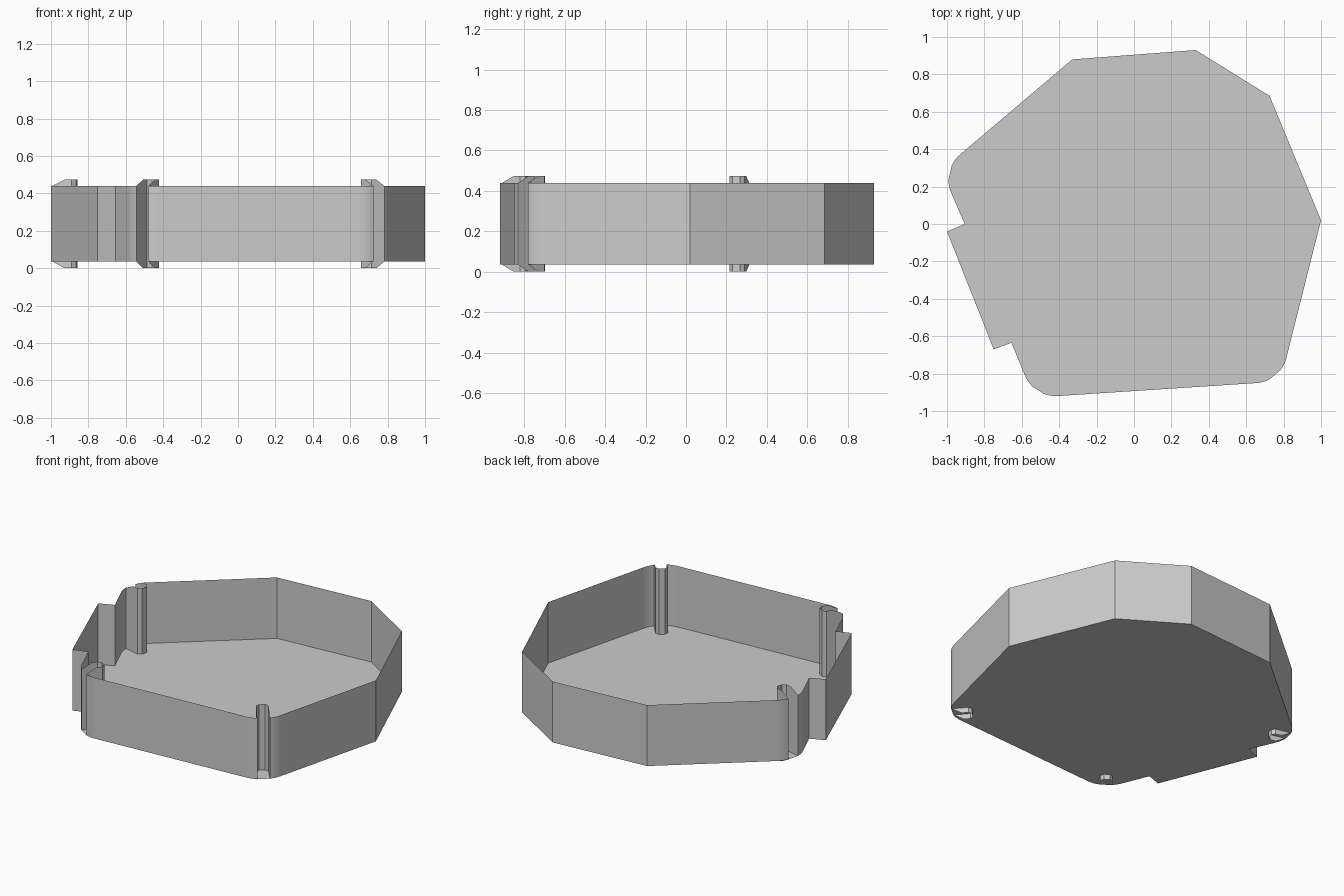
import bpy
import bmesh
from math import radians, atan2, cos, sin, tan, asin, pi
from mathutils import Vector

if "Cube" in bpy.data.objects:
    bpy.data.objects.remove(bpy.data.objects["Cube"])

BASE, RIM = 0.035, 0.44      # floor and rim heights
LOW, HIGH = 0.0, 0.473       # channel ends
RADIUS = 0.18                # rounded corner radius
HALF = 0.038                 # half width of a channel
STEPS = 4

grey = bpy.data.materials.new("plain grey")
grey.use_nodes = True
grey.diffuse_color = (0.6, 0.6, 0.6, 1)
grey.node_tree.nodes["Principled BSDF"].inputs["Base Color"].default_value = (0.6, 0.6, 0.6, 1)


def make_object(name, bm):
    mesh = bpy.data.meshes.new(name)
    bm.to_mesh(mesh)
    bm.free()
    mesh.materials.append(grey)
    obj = bpy.data.objects.new(name, mesh)
    bpy.context.scene.collection.objects.link(obj)
    return obj


def add_strip(bm, path):
    """Vertical sheet along points given as (x, y, bottom, top)."""
    rows = [(bm.verts.new((x, y, lo)), bm.verts.new((x, y, hi))) for x, y, lo, hi in path]
    for (a, b), (c, d) in zip(rows, rows[1:]):
        bm.faces.new((a, c, d, b))


# Outline, anticlockwise; True marks a rounded corner with a channel
corners = [
    (-0.33, 0.88, False), (-1.03, 0.287, True),
    (-0.905, 0.0, False), (-1.0, -0.04, False),
    (-0.75, -0.67, False), (-0.655, -0.635, False),
    (-0.535, -0.928, True), (0.783, -0.842, True),
    (1.0, 0.02, False), (0.725, 0.685, False), (0.33, 0.93, False),
]
points = [Vector(c[:2]) for c in corners]
outline = []
strips = [[]]
channels = []

for i, (x, y, rounded) in enumerate(corners):
    p = points[i]
    if not rounded:
        outline.append(p)
        strips[-1].append(p)
        continue
    before = p - points[i - 1]
    after = points[(i + 1) % len(points)] - p
    start = atan2(before.y, before.x) - pi / 2
    turn = (atan2(after.y, after.x) - pi / 2 - start) % (2 * pi)
    middle = start + turn / 2
    centre = p - Vector((cos(middle), sin(middle))) * RADIUS / cos(turn / 2)
    gap = asin(HALF / RADIUS)

    def arc(a, b):
        return [centre + RADIUS * Vector((cos(a + (b - a) * k / STEPS),
                                          sin(a + (b - a) * k / STEPS)))
                for k in range(STEPS + 1)]

    first = arc(start, middle - gap)
    last = arc(middle + gap, start + turn)
    outline += first + last
    strips[-1] += first
    strips.append(last)
    channels.append((centre, middle))

# The first and last wall runs join at the starting corner
strips[0] = strips.pop() + strips[0]

# Floor
bm = bmesh.new()
face = bm.faces.new([bm.verts.new((p.x, p.y, BASE)) for p in outline])
face.normal_update()
if face.normal.z < 0:
    face.normal_flip()
make_object("tray_floor", bm)

# Thin outer wall, open at each channel
bm = bmesh.new()
for run in strips:
    add_strip(bm, [(p.x, p.y, BASE, RIM) for p in run])
make_object("tray_wall", bm)

# Upright channels set into the rounded corners, with sloped ends
side = [(0.0, HALF, BASE, RIM), (0.066, HALF, LOW, HIGH),
        (0.105, HALF, LOW, HIGH), (0.125, HALF * 0.5, LOW, HIGH)]
profile = [(d, -w, lo, hi) for d, w, lo, hi in side] + side[::-1]
names = ["right_channel", "front_right_channel", "front_left_channel"]
for name, (centre, angle) in zip(names, channels):
    out = Vector((cos(angle), sin(angle)))
    across = Vector((-out.y, out.x))
    mouth = centre + out * RADIUS * cos(asin(HALF / RADIUS))
    path = []
    for depth, width, lo, hi in profile:
        q = mouth - out * depth + across * width
        path.append((q.x, q.y, lo, hi))
    bm = bmesh.new()
    add_strip(bm, path)
    make_object(name, bm)
